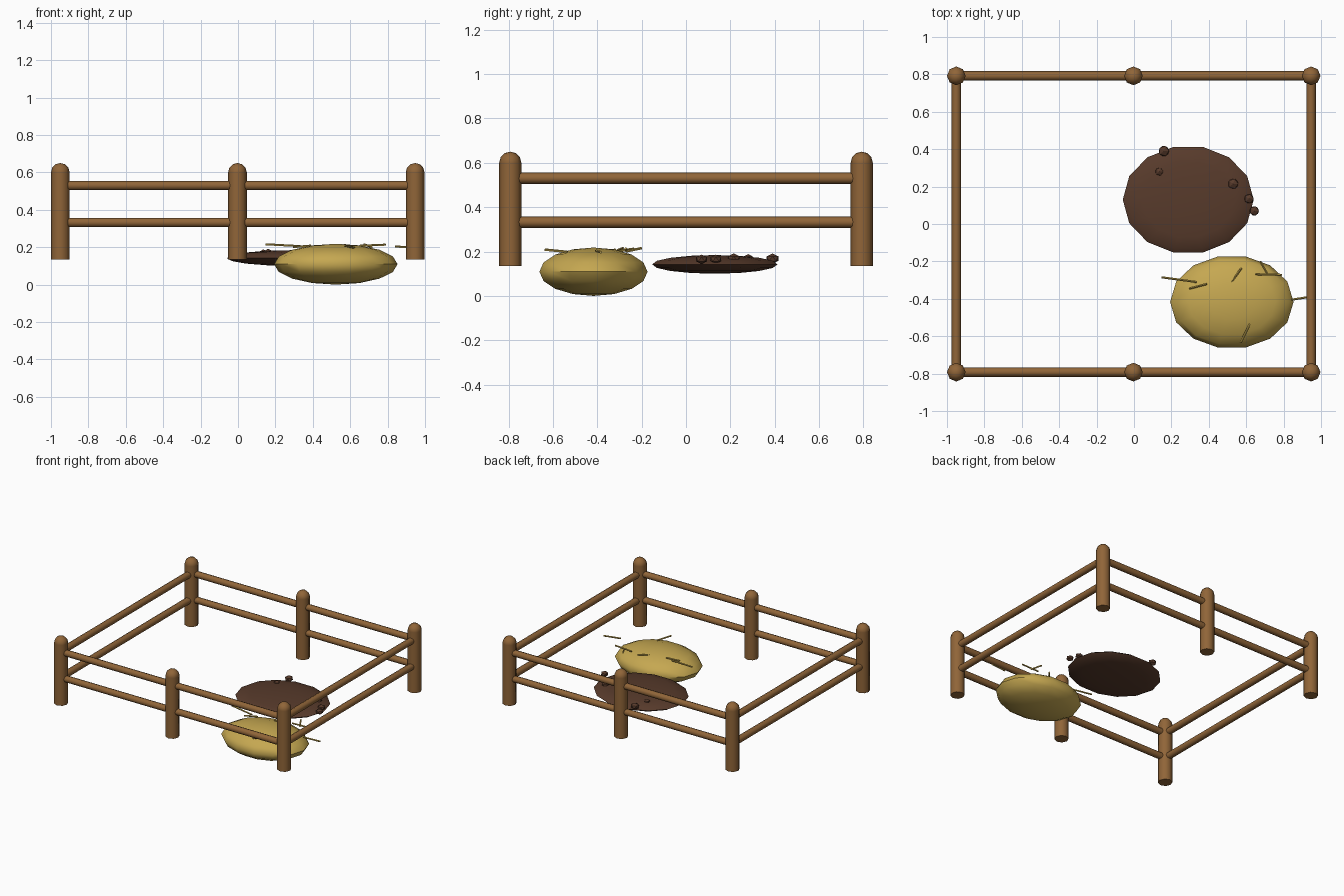
import bpy, math
from mathutils import Vector

if "Cube" in bpy.data.objects:
    bpy.data.objects.remove(bpy.data.objects["Cube"])


def material(name, srgb):
    m = bpy.data.materials.new(name)
    m.diffuse_color = [(c / 255) ** 2.2 for c in srgb] + [1]
    m.use_nodes = True
    m.node_tree.nodes["Principled BSDF"].inputs["Base Color"].default_value = m.diffuse_color
    return m


WOOD = material("brown wood", (143, 101, 59))
MUD = material("dark mud", (88, 61, 47))
STRAW = material("yellow straw", (196, 166, 82))


def finish(name, mat, angle=None):
    ob = bpy.context.object
    ob.name = name
    ob.data.materials.append(mat)
    if angle:
        bpy.ops.object.shade_smooth_by_angle(angle=math.radians(angle))
    return ob


def rod(name, a, b, radius, sides, mat):
    a, b = Vector(a), Vector(b)
    d = b - a
    bpy.ops.mesh.primitive_cylinder_add(
        vertices=sides, radius=radius, depth=d.length, location=(a + b) / 2,
        rotation=d.to_track_quat('Z', 'Y').to_euler())
    return finish(name, mat, 50)


def mound(name, loc, scale, segments, rings, mat):
    bpy.ops.mesh.primitive_uv_sphere_add(
        segments=segments, ring_count=rings, radius=1, location=loc)
    ob = finish(name, mat)
    for v in ob.data.vertices:
        x, y, z = v.co
        v.co = (-y * scale[0], x * scale[1], z * scale[2])
    bpy.ops.object.shade_smooth_by_angle(angle=math.radians(50))
    return ob


# Fence posts with domed tops
XS, Y = (-0.95, -0.003, 0.947), 0.792
for x in XS:
    for y in (-Y, Y):
        rod("post", (x, y, 0.135), (x, y, 0.60), 0.05, 8, WOOD)
        mound("post_cap", (x, y, 0.60), (0.05, 0.05, 0.05), 8, 6, WOOD)

# Two rails on every side
for z in (0.53, 0.332):
    for y in (-Y, Y):
        for x0, x1 in zip(XS, XS[1:]):
            rod("long_rail", (x0, y, z), (x1, y, z), 0.025, 8, WOOD)
    for x in (XS[0], XS[2]):
        rod("side_rail", (x, -Y, z), (x, Y, z), 0.025, 8, WOOD)

# Mud patch with clods
mound("mud_patch", (0.29, 0.13, 0.142), (0.35, 0.29, 0.042), 14, 8, MUD)
for x, y, z, r in ((0.16, 0.39, 0.168, 0.031), (0.135, 0.28, 0.17, 0.024),
                   (0.53, 0.215, 0.168, 0.031), (0.615, 0.135, 0.165, 0.028),
                   (0.643, 0.07, 0.165, 0.028)):
    bpy.ops.mesh.primitive_ico_sphere_add(
        subdivisions=1, radius=r, location=(x, y, z), scale=(1, 1, 0.75))
    finish("mud_clod", MUD)

# Straw heap with loose stalks
mound("straw_heap", (0.523, -0.417, 0.109), (0.33, 0.25, 0.109), 14, 8, STRAW)
for a, b in (((0.148, -0.285, 0.215), (0.335, -0.31, 0.205)),
             ((0.295, -0.345, 0.20), (0.39, -0.32, 0.208)),
             ((0.52, -0.31, 0.20), (0.575, -0.235, 0.212)),
             ((0.65, -0.268, 0.207), (0.79, -0.272, 0.213)),
             ((0.675, -0.20, 0.215), (0.715, -0.27, 0.20)),
             ((0.84, -0.405, 0.203), (0.97, -0.385, 0.197)),
             ((0.57, -0.635, 0.208), (0.62, -0.535, 0.198))):
    rod("straw_stalk", a, b, 0.006, 5, STRAW)
